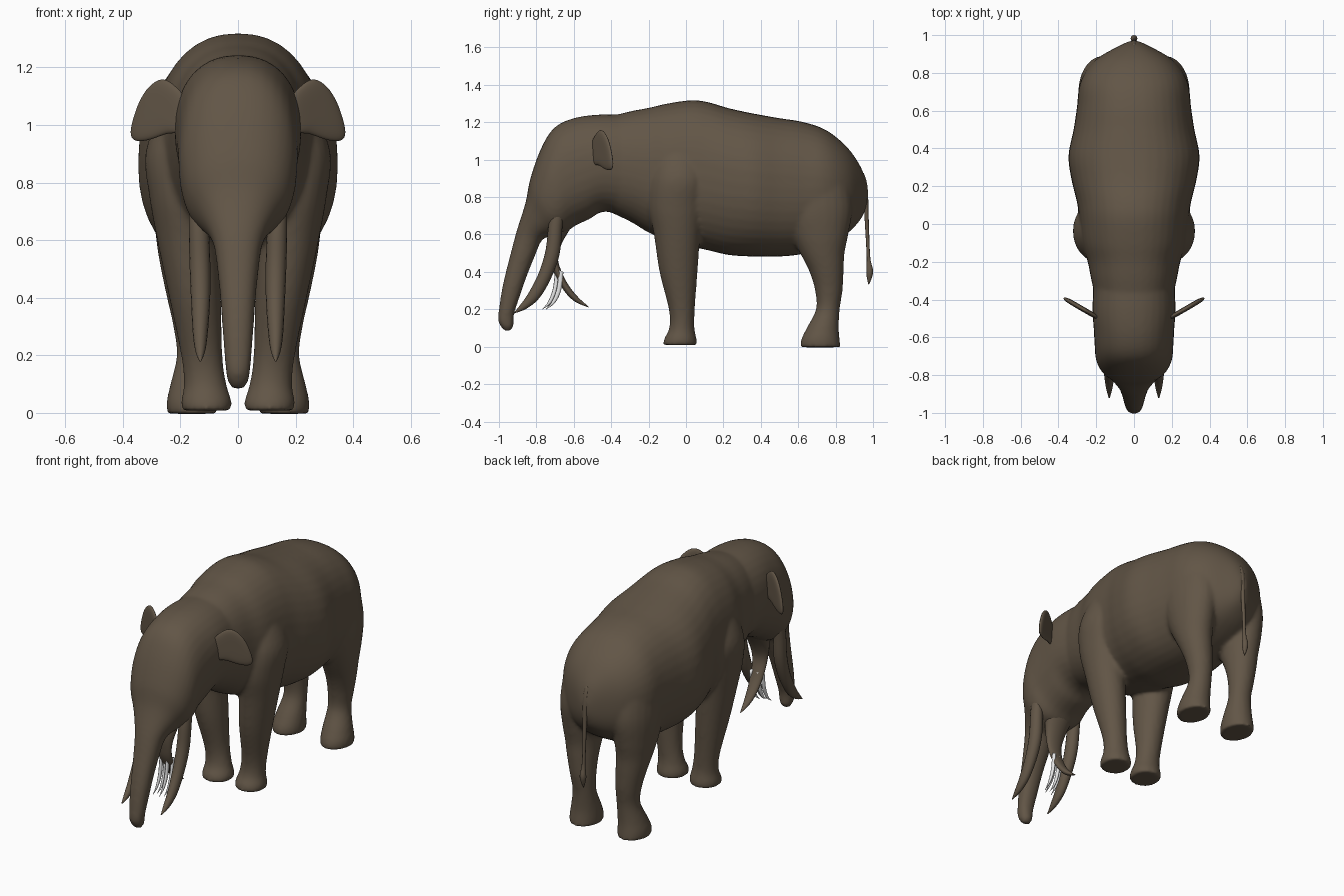
import bpy, bmesh, math
from mathutils import Vector


def material(name, rgb):
    m = bpy.data.materials.new(name)
    m.diffuse_color = (*rgb, 1)
    return m


HIDE = material("brown hide", (0.122, 0.092, 0.062))
WHITE = material("white", (0.8, 0.8, 0.8))


def smooth_stations(st, k=5):
    """Catmull-Rom interpolation through the stations."""
    st = [Vector(s) for s in st]
    out = []
    for i in range(len(st) - 1):
        a, b, c, d = st[max(i - 1, 0)], st[i], st[i + 1], st[min(i + 2, len(st) - 1)]
        for j in range(k):
            t = j / k
            out.append(0.5 * (2 * b + (c - a) * t + (2 * a - 5 * b + 4 * c - d) * t ** 2
                              + (3 * b - a - 3 * c + d) * t ** 3))
    return out + [st[-1]]


def tube(bm, stations, side=1, n=24, p=2.0):
    """Loft of superellipse rings; station = (y1, z1, y2, z2, centre x, half width)."""
    rings = []
    for y1, z1, y2, z2, cx, w in smooth_stations(stations):
        ring = []
        for i in range(n):
            t = 2 * math.pi * i / n
            c, s = math.cos(t), math.sin(t)
            c = math.copysign(abs(c) ** (2 / p), c)
            s = math.copysign(abs(s) ** (2 / p), s)
            ring.append(bm.verts.new((side * (cx + max(w, 0.001) * s),
                                      (y1 + y2) / 2 + c * (y1 - y2) / 2,
                                      (z1 + z2) / 2 + c * (z1 - z2) / 2)))
        rings.append(ring)
    for a, b in zip(rings, rings[1:]):
        for i in range(n):
            bm.faces.new((a[i], a[(i + 1) % n], b[(i + 1) % n], b[i]))
    bm.faces.new(rings[0][::-1])
    bm.faces.new(rings[-1])


def finish(bm, name, mat):
    bmesh.ops.recalc_face_normals(bm, faces=bm.faces)
    for f in bm.faces:
        f.smooth = True
    me = bpy.data.meshes.new(name)
    bm.to_mesh(me)
    bm.free()
    me.materials.append(mat)
    ob = bpy.data.objects.new(name, me)
    bpy.context.collection.objects.link(ob)
    return ob


# Torso, from neck to rump
TORSO = [(-.45, 1.22, -.45, .74, 0, .19), (-.3, 1.258, -.3, .67, 0, .225),
         (-.2, 1.277, -.2, .61, 0, .245), (-.1, 1.3, -.1, .57, 0, .275),
         (.03, 1.318, .03, .535, 0, .29), (.12, 1.307, .12, .515, 0, .303),
         (.23, 1.275, .23, .49, 0, .33), (.36, 1.247, .36, .482, 0, .347),
         (.5, 1.222, .5, .482, 0, .32), (.62, 1.203, .62, .495, 0, .302),
         (.73, 1.168, .73, .53, 0, .29), (.81, 1.115, .81, .57, 0, .255),
         (.88, 1.045, .88, .62, 0, .19), (.94, .95, .94, .69, 0, .085),
         (.968, .86, .968, .76, 0, .025)]
# Head running down into the trunk
HEAD = [(-.25, 1.24, -.25, .68, 0, .21), (-.45, 1.242, -.43, .722, 0, .22),
        (-.6, 1.222, -.52, .68, 0, .213), (-.705, 1.17, -.595, .645, 0, .208),
        (-.775, 1.06, -.64, .61, 0, .203), (-.832, .9, -.67, .6, 0, .18),
        (-.858, .77, -.72, .59, 0, .135), (-.905, .62, -.77, .57, 0, .088),
        (-.937, .5, -.81, .48, 0, .071), (-.963, .4, -.85, .38, 0, .061),
        (-.985, .3, -.885, .28, 0, .054), (-1.0, .2, -.918, .18, 0, .046),
        (-1.004, .14, -.922, .13, 0, .041), (-.985, .1, -.924, .105, 0, .033),
        (-.965, .083, -.94, .083, 0, .018)]
FRONT_LEG = [(-.15, 1.05, .08, 1.05, .18, .09), (-.19, .9, .12, .9, .2, .122),
             (-.2, .75, .1, .75, .19, .118), (-.172, .6, .077, .6, .175, .106),
             (-.142, .4, .062, .4, .149, .09), (-.092, .2, .047, .2, .126, .072),
             (-.09, .1, .045, .1, .114, .074), (-.118, .04, .057, .04, .11, .088),
             (-.122, .008, .057, .008, .11, .085)]
HIND_LEG = [(.52, .95, .86, .95, .15, .125), (.5, .75, .89, .75, .165, .13),
            (.56, .6, .868, .6, .172, .112), (.61, .5, .848, .5, .17, .098),
            (.66, .4, .843, .4, .162, .085), (.69, .3, .837, .3, .152, .073),
            (.695, .2, .822, .2, .147, .066), (.645, .1, .817, .1, .155, .08),
            (.616, .04, .822, .04, .16, .088), (.611, -.003, .827, -.003, .16, .086)]

# Body, head, trunk and legs fused into one smooth skin
bm = bmesh.new()
tube(bm, TORSO, n=40, p=2.25)
tube(bm, HEAD, n=32, p=2.25)
for s in (1, -1):
    tube(bm, FRONT_LEG, s)
    tube(bm, HIND_LEG, s)
body = finish(bm, "body", HIDE)
rm = body.modifiers.new("fuse", 'REMESH')
rm.mode = 'VOXEL'
rm.voxel_size = 0.011
rm.use_smooth_shade = True
sm = body.modifiers.new("soften", 'SMOOTH')
sm.factor = 0.5
sm.iterations = 8

# Tusks
TUSK = [(-.70, .80, -.66, .80, .148, .006), (-.712, .765, -.647, .772, .145, .022),
        (-.735, .65, -.66, .65, .137, .034), (-.75, .52, -.675, .5, .132, .036),
        (-.785, .4, -.715, .38, .13, .033), (-.84, .29, -.78, .265, .131, .026),
        (-.885, .225, -.85, .205, .131, .017), (-.922, .18, -.918, .178, .131, .003)]
for s, nm in ((1, "left"), (-1, "right")):
    bm = bmesh.new()
    tube(bm, TUSK, s, 16)
    finish(bm, nm + "_tusk", HIDE)

# Hanging lower lip
LIP = [(-.73, .64, -.6, .66, 0, .09), (-.735, .55, -.66, .56, 0, .065),
       (-.725, .47, -.685, .48, 0, .05), (-.708, .4, -.665, .4, 0, .042),
       (-.66, .31, -.625, .325, 0, .034), (-.6, .245, -.575, .263, 0, .022),
       (-.522, .21, -.52, .214, 0, .003)]
bm = bmesh.new()
tube(bm, LIP, n=16)
finish(bm, "lower_lip", HIDE)

# White spikes under the lip
bm = bmesh.new()
for x, dy, dz in ((-.03, 0, 0), (-.01, .012, .01), (.012, 0, 0), (.032, .02, 0)):
    tube(bm, [(-.70 + dy, .41, -.675 + dy, .4, x, .009),
              (-.712 + dy, .31, -.688 + dy, .3, x, .009),
              (-.738 + dy, .24, -.72 + dy, .235, x, .006),
              (-.77 + dy, .2 + dz, -.767 + dy, .2 + dz, x, .001)], n=8)
finish(bm, "white_spikes", WHITE)

# Tail with tuft
bm = bmesh.new()
tube(bm, [(.93, .93, .95, .93, 0, .012), (.944, .85, .971, .85, 0, .016),
          (.957, .65, .978, .65, 0, .011), (.966, .48, .985, .48, 0, .01),
          (.964, .4, 1.0, .41, 0, .018), (.968, .365, .994, .37, 0, .013),
          (.975, .333, .979, .333, 0, .002)], n=12)
finish(bm, "tail", HIDE)

# Ears: swept-back flaps made from an outline in front view
OUTLINE = [(.17, 1.1), (.215, 1.14), (.255, 1.172), (.3, 1.152), (.34, 1.1), (.366, 1.03),
           (.382, .965), (.368, .937), (.325, .938), (.28, .952), (.235, .972), (.18, .96)]


def ear(name, side):
    bm = bmesh.new()
    cx, cz = .28, 1.05
    rings = []
    for scale, off in ((.35, .013), (.85, .012), (1, 0), (.85, -.012), (.35, -.013)):
        ring = []
        for x, z in OUTLINE:
            px, pz = cx + (x - cx) * scale, cz + (z - cz) * scale
            y = -.48 + (px - .22) * .58
            ring.append(bm.verts.new((side * (px + off * .5), y - off * .87, pz)))
        rings.append(ring)
    n = len(OUTLINE)
    for a, b in zip(rings, rings[1:]):
        for i in range(n):
            bm.faces.new((a[i], a[(i + 1) % n], b[(i + 1) % n], b[i]))
    bm.faces.new(rings[0])
    bm.faces.new(rings[-1])
    ob = finish(bm, name, HIDE)
    sub = ob.modifiers.new("round", 'SUBSURF')
    sub.levels = sub.render_levels = 2


ear("left_ear", 1)
ear("right_ear", -1)
